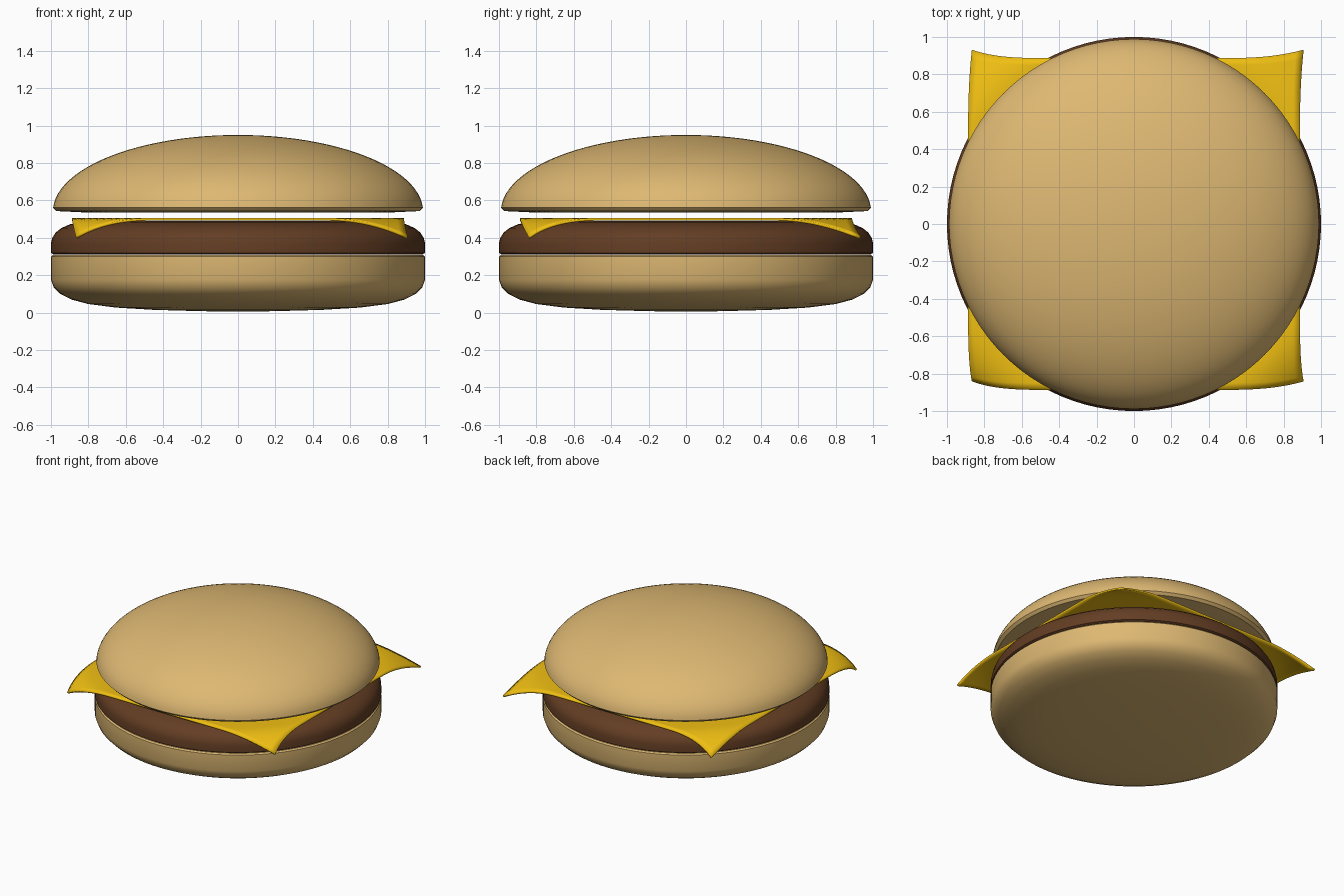
import bpy, bmesh, math
from mathutils import Vector

if "Cube" in bpy.data.objects:
    bpy.data.objects.remove(bpy.data.objects["Cube"])


def material(name, rgb):
    m = bpy.data.materials.new(name)
    m.diffuse_color = (*rgb, 1)
    m.use_nodes = True
    m.node_tree.nodes["Principled BSDF"].inputs["Base Color"].default_value = m.diffuse_color
    return m


def finish(name, bm, mat, angle):
    bmesh.ops.recalc_face_normals(bm, faces=bm.faces[:])
    me = bpy.data.meshes.new(name)
    bm.to_mesh(me)
    bm.free()
    ob = bpy.data.objects.new(name, me)
    bpy.context.collection.objects.link(ob)
    me.materials.append(mat)
    bpy.ops.object.select_all(action='DESELECT')
    ob.select_set(True)
    bpy.context.view_layer.objects.active = ob
    bpy.ops.object.shade_smooth_by_angle(angle=math.radians(angle))
    return ob


def lathe(name, profile, mat, steps=96):
    """Spin an (r, z) profile around the z axis."""
    bm = bmesh.new()
    vs = [bm.verts.new((r, 0, z)) for r, z in profile]
    es = [bm.edges.new(p) for p in zip(vs, vs[1:])]
    bmesh.ops.spin(bm, geom=vs + es, cent=(0, 0, 0), axis=(0, 0, 1),
                   angle=math.tau, steps=steps)
    bmesh.ops.remove_doubles(bm, verts=bm.verts[:], dist=1e-4)
    return finish(name, bm, mat, 40)


bun = material("bun_tan", (0.73, 0.48, 0.17))
meat = material("meat_brown", (0.125, 0.047, 0.017))
yellow = material("cheese_yellow", (0.87, 0.52, 0.006))

# Bottom bun: flat top, softly rounded underside
lathe("bottom_bun", [
    (0, 0.005), (0.2, 0.008), (0.45, 0.015), (0.65, 0.027), (0.8, 0.046),
    (0.89, 0.070), (0.95, 0.1), (0.985, 0.135), (1, 0.175), (1, 0.30),
    (0.99, 0.309), (0, 0.309)], bun)

# Patty: rounded upper rim
lathe("patty", [
    (0, 0.31), (0.985, 0.31), (1, 0.32), (1, 0.37), (0.993, 0.40),
    (0.975, 0.428), (0.945, 0.452), (0.90, 0.472), (0.84, 0.485),
    (0.75, 0.491), (0, 0.491)], meat)

# Top bun: elliptical dome with a slightly bulged base
dome = [(0.99 * math.cos(a), 0.54 + 0.41 * math.sin(a))
        for a in (math.radians(3 + 87 * i / 24) for i in range(24))]
lathe("top_bun", [(0, 0.535), (0.8, 0.535), (0.97, 0.543)] + dome + [(0, 0.95)], bun)

# Cheese slice: square sheet whose corners droop over the patty
bm = bmesh.new()
bmesh.ops.create_grid(bm, x_segments=48, y_segments=48, size=0.887)
for v in bm.verts:
    t = max(0, (v.co.xy.length - 1.0) / 0.254)
    v.co += Vector((0.02 * t ** 2.5, 0.045 * t ** 2.5, 0.506 - 0.1 * t ** 1.9))
cheese = finish("cheese_slice", bm, yellow, 40)
mod = cheese.modifiers.new("thickness", 'SOLIDIFY')
mod.thickness = 0.014
mod.offset = -1
